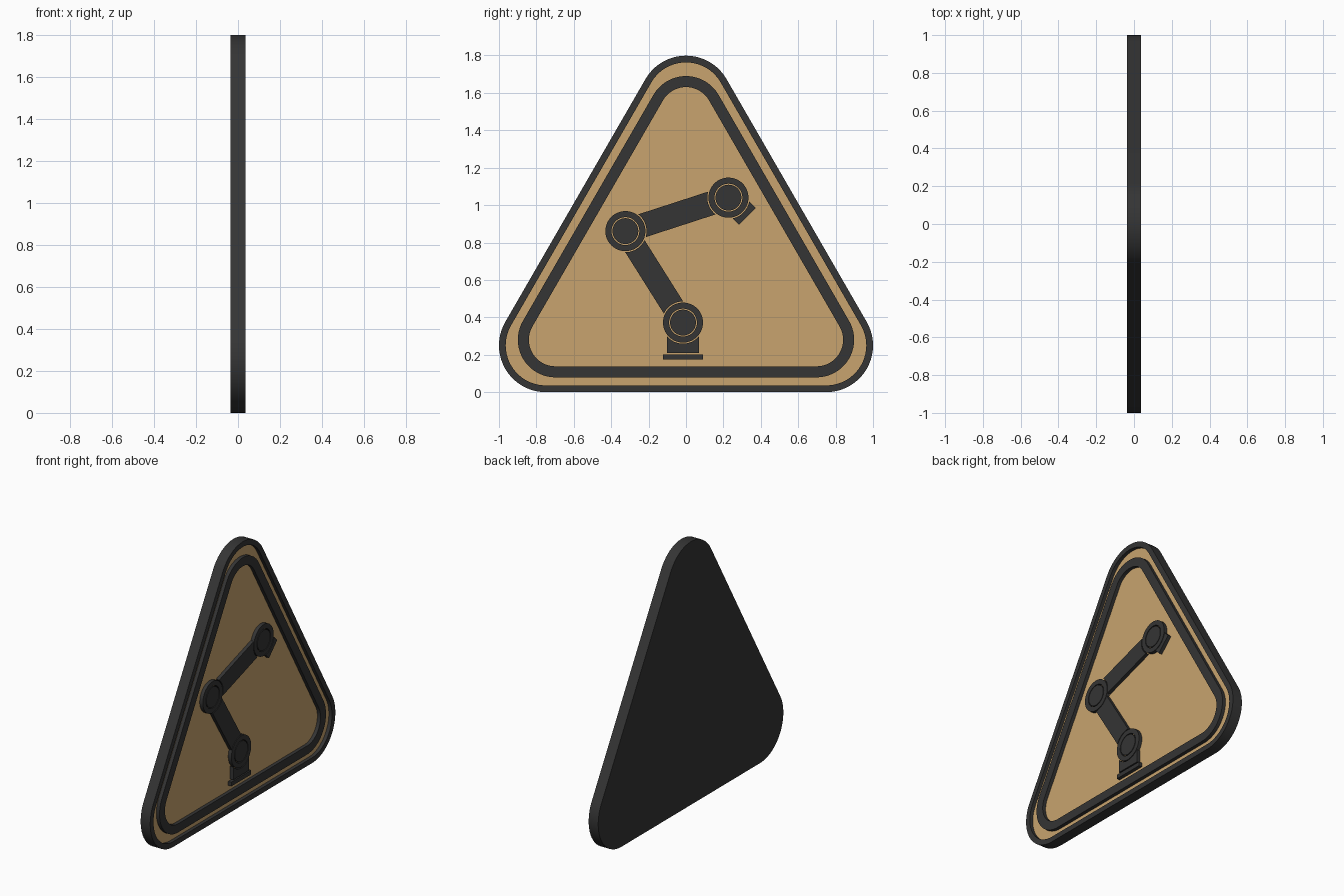
import bpy, bmesh, math
from mathutils import Vector

if "Cube" in bpy.data.objects:
    bpy.data.objects.remove(bpy.data.objects["Cube"])

BACK, PANEL, FRONT = -0.036, 0.012, 0.036
GAP = 0.006          # thin groove between pictogram pieces
JOINT_R = 0.107


def material(name, rgb):
    m = bpy.data.materials.new(name)
    m.diffuse_color = (*rgb, 1)
    m.use_nodes = True
    m.node_tree.nodes["Principled BSDF"].inputs["Base Color"].default_value = m.diffuse_color
    return m


dark = material("charcoal", (0.035, 0.035, 0.035))
tan = material("tan", (0.58, 0.37, 0.156))


def build(name, loops, cap_start=True, cap_end=True, closed=False, end_tan=False):
    """Skin a series of (yz outline, x depth) loops of equal point count."""
    bm = bmesh.new()
    rows = [[bm.verts.new((x, p[0], p[1])) for p in pts] for pts, x in loops]
    n = len(rows[0])
    pairs = list(zip(rows, rows[1:])) + ([(rows[-1], rows[0])] if closed else [])
    for a, b in pairs:
        for i in range(n):
            j = (i + 1) % n
            bm.faces.new((a[i], a[j], b[j], b[i]))
    if cap_start and not closed:
        bm.faces.new(rows[0][::-1])
    if cap_end and not closed:
        f = bm.faces.new(rows[-1])
        f.material_index = 1 if end_tan else 0
    bmesh.ops.recalc_face_normals(bm, faces=bm.faces)
    me = bpy.data.meshes.new(name)
    bm.to_mesh(me)
    bm.free()
    me.materials.append(dark)
    if end_tan:
        me.materials.append(tan)
    ob = bpy.data.objects.new(name, me)
    bpy.context.collection.objects.link(ob)
    bpy.ops.object.select_all(action='DESELECT')
    ob.select_set(True)
    bpy.context.view_layer.objects.active = ob
    bpy.ops.object.shade_smooth_by_angle(angle=math.radians(30))
    return ob


def plate(name, pts):
    return build(name, [(pts, PANEL), (pts, FRONT)])


def ring(name, outer, inner):
    return build(name, [(outer, PANEL), (outer, FRONT), (inner, FRONT), (inner, PANEL)], closed=True)


def arc(c, r, a0, a1, n):
    return [Vector((c[0] + r * math.cos(a0 + (a1 - a0) * i / n),
                    c[1] + r * math.sin(a0 + (a1 - a0) * i / n))) for i in range(n + 1)]


def circle(c, r, n=64):
    return arc(c, r, 0, math.tau, n)[:-1]


def rounded_triangle(half, r, n=20):
    """Equilateral triangle of corner centres, rounded by r."""
    z0 = 0.683 - half / math.sqrt(3)
    corners = [(half, z0), (0, z0 + half * math.sqrt(3)), (-half, z0)]
    pts = []
    for k, c in enumerate(corners):
        a = -math.pi / 2 + k * math.tau / 3
        pts += arc(c, r, a, a + math.tau / 3, n)
    return pts


def link(name, start, end, width, end_joint):
    """Bar whose ends are scooped to clear the round joints."""
    start, end = Vector(start), Vector(end)
    d = end - start
    a = math.atan2(d.y, d.x)
    r = JOINT_R + GAP
    t = math.asin(width / 2 / r)
    pts = arc(start, r, a + t, a - t, 12)
    if end_joint:
        pts += arc(end, r, a + math.pi + t, a + math.pi - t, 12)
    else:
        side = Vector((-d.y, d.x)).normalized() * width / 2
        pts += [end - side, end + side]
    return plate(name, pts)


# Sign body: back, rim and recessed tan panel
outer = rounded_triangle(0.75, 0.25)
inner = rounded_triangle(0.75, 0.214)
build("sign_body", [(outer, BACK), (outer, FRONT), (inner, FRONT), (inner, PANEL)], end_tan=True)

# Raised triangular border band
ring("border_band", rounded_triangle(0.698, 0.201), rounded_triangle(0.698, 0.142))

# Arm joints: ring with an inner disc
base, elbow, wrist = (-0.016, 0.372), (-0.324, 0.861), (0.227, 1.04)
for label, c in (("base", base), ("elbow", elbow), ("wrist", wrist)):
    ring(label + "_joint_ring", circle(c, JOINT_R), circle(c, 0.0745))
    plate(label + "_joint_disc", circle(c, 0.069))

# Arm segments, tool stub and pedestal
link("lower_arm", base, elbow, 0.122, True)
link("upper_arm", elbow, wrist, 0.128, True)
link("tool_stub", wrist, (0.328, 0.94), 0.126, False)
link("pedestal", base, (-0.016, 0.210), 0.172, False)

# Foot plate
plate("foot_plate", [(-0.123, 0.174), (0.091, 0.174), (0.091, 0.202), (-0.123, 0.202)])
